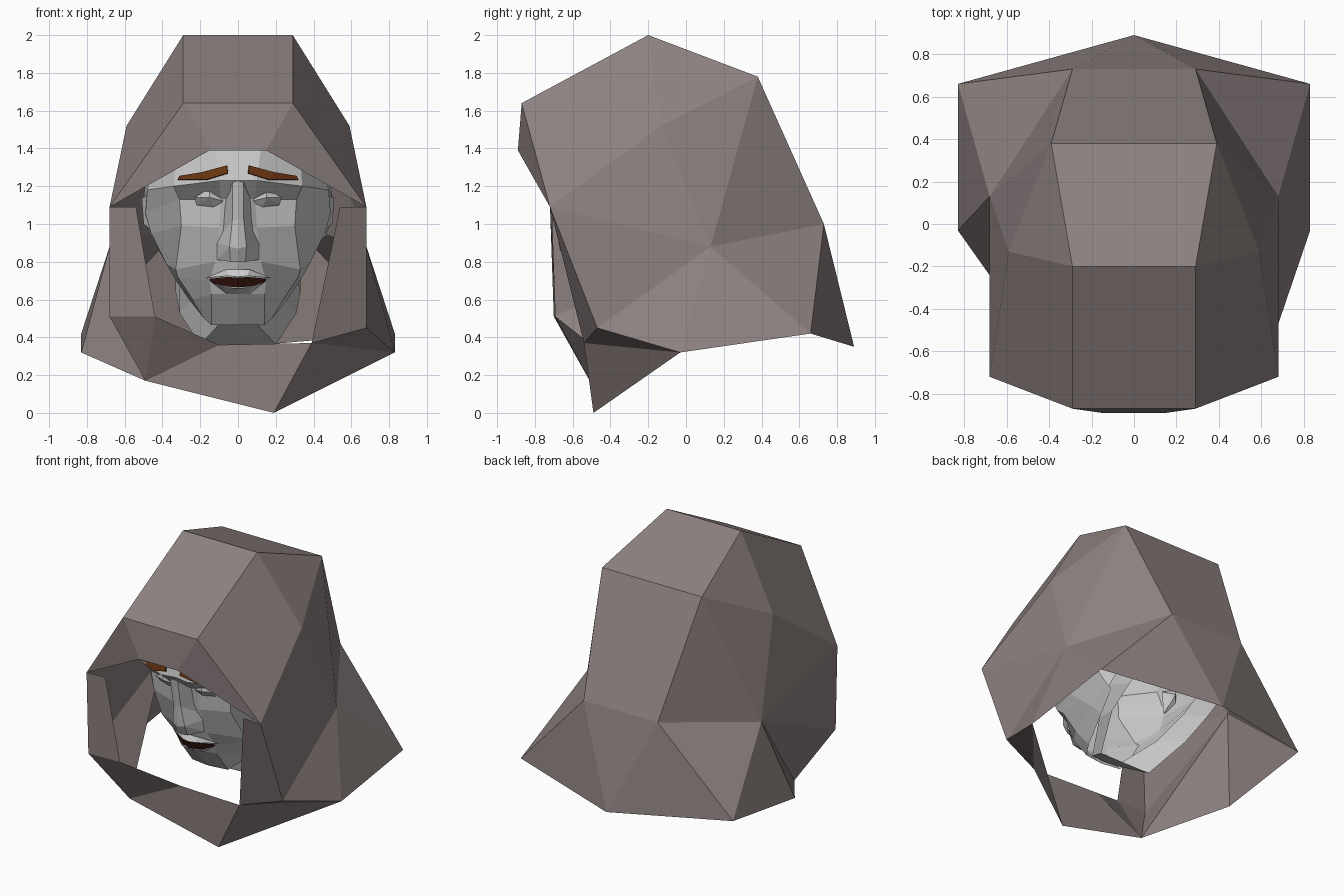
import bpy, bmesh


def material(name, rgb):
    m = bpy.data.materials.new(name)
    m.diffuse_color = (*rgb, 1)
    return m


def build(name, verts, faces, mat=None, mirror=False):
    """Flat-faced mesh; with mirror=True the +x half is reflected and welded."""
    bm = bmesh.new()
    for s in ((1, -1) if mirror else (1,)):
        vs = [bm.verts.new((s * x, y, z)) for x, y, z in verts]
        for f in faces:
            bm.faces.new([vs[i] for i in f][::s])
    bmesh.ops.remove_doubles(bm, verts=bm.verts, dist=0.001)
    bmesh.ops.recalc_face_normals(bm, faces=bm.faces)
    me = bpy.data.meshes.new(name)
    bm.to_mesh(me)
    bm.free()
    ob = bpy.data.objects.new(name, me)
    bpy.context.collection.objects.link(ob)
    if mat:
        me.materials.append(mat)
    return ob


def loft(name, rows):
    """Mirrored open shell through rows of points."""
    c = len(rows[0])
    faces = [(r * c + i, r * c + i + 1, (r + 1) * c + i + 1, (r + 1) * c + i)
             for r in range(len(rows) - 1) for i in range(c - 1)]
    return build(name, [p for r in rows for p in r], faces, mirror=True)


cloth = material("cloth", (0.265, 0.22, 0.215))
hair = material("brow_hair", (0.14, 0.035, 0.006))
dark = material("mouth_dark", (0.03, 0.006, 0.004))

# hood: symmetric half points, mirrored, then the uneven collar
half = [
    (0.29, -0.87, 1.64), (0.29, -0.20, 2.00), (0.39, 0.38, 1.78),   # 0-2 top line
    (0.15, -0.89, 1.39), (0.68, -0.72, 1.09), (0.59, -0.13, 1.52),  # 3-5 brow and side
    (0.68, 0.13, 0.88), (0.29, 0.73, 1.00), (0.83, 0.66, 0.42),     # 6-8 side and back
    (0.83, -0.03, 0.32), (0.54, -0.71, 1.09),                       # 9-10 hem, opening
]
n = len(half)
side = [(0, 4, 5, 1), (0, 3, 4), (1, 5, 2), (5, 4, 6), (5, 6, 2),
        (2, 6, 7), (6, 8, 7), (6, 9, 8)]
L, BACK = n, 2 * n
verts = half + [(-x, y, z) for x, y, z in half] + [
    (0, 0.89, 0.35),                                   # back hem
    (0.68, -0.47, 0.45), (0.39, -0.54, 0.37),          # right collar
    (-0.68, -0.70, 0.51), (-0.44, -0.69, 0.51),        # left collar
    (-0.10, -0.50, 0.36),
    (-0.49, -0.51, 0.17), (0.19, -0.49, 0.00)]         # front hem
RO, RI, LO, LI, MID, HL, HR = range(BACK + 1, BACK + 8)
faces = side + [tuple(i + L for i in reversed(f)) for f in side]
faces += [(0, 1, L + 1, L), (1, 2, L + 2, L + 1), (2, 7, L + 7, L + 2),
          (3, 0, L, L + 3), (7, BACK, L + 7), (7, 8, BACK), (L + 7, BACK, L + 8),
          (4, RO, 6), (6, RO, 9), (L + 4, L + 6, LO), (L + 6, HL, LO), (L + 6, L + 9, HL),
          (4, 10, RI, RO), (L + 4, LO, LI, L + 10),
          (RO, RI, 9), (RI, HR, 9), (LO, HL, LI),
          (LI, HL, MID), (MID, HL, HR, RI)]
build("hood", verts, faces, cloth)

# face: open mask, rows from forehead to chin, each centre -> back edge
loft("face", [
    [(0, -.58, 1.54), (.15, -.55, 1.54), (.30, -.42, 1.50), (.40, -.18, 1.47), (.43, .08, 1.42)],
    [(0, -.69, 1.39), (.12, -.67, 1.39), (.33, -.54, 1.34), (.45, -.25, 1.33), (.48, .05, 1.28)],
    [(0, -.70, 1.23), (.10, -.72, 1.23), (.34, -.58, 1.20), (.48, -.34, 1.18), (.50, .05, 1.14)],
    [(0, -.66, 1.14), (.09, -.59, 1.13), (.31, -.53, 1.13), (.49, -.30, 1.06), (.50, .05, 1.03)],
    [(0, -.60, .96), (.10, -.57, .98), (.30, -.51, .99), (.46, -.25, .95), (.47, .06, .95)],
    [(0, -.54, .79), (.12, -.52, .80), (.33, -.38, .76), (.38, -.20, .79), (.40, .08, .86)],
    [(0, -.53, .72), (.15, -.46, .70), (.32, -.33, .72), (.34, -.13, .72), (.36, .10, .80)],
    [(0, -.48, .63), (.14, -.44, .63), (.24, -.30, .60), (.30, -.06, .66), (.33, .12, .74)],
    [(0, -.33, .465), (.14, -.31, .465), (.18, -.24, .50), (.26, -.02, .60), (.31, .14, .70)],
])

# neck: U-shaped shell open at the back, lower edge rising rearwards
loft("neck", [
    [(0, -.31, .47), (.10, -.30, .47), (.24, -.06, .60), (.31, .12, .74), (.33, .45, .95)],
    [(0, -.09, .36), (.20, -.09, .36), (.31, .15, .53), (.33, .35, .64), (.33, .52, .73)],
])

# nose: ridge, flank, tip and nostril wing
build("nose",
      [(0, -.73, 1.23), (.03, -.72, 1.22), (.07, -.59, 1.12), (0, -.69, 1.02), (.03, -.68, 1.02),
       (.08, -.57, .96), (0, -.67, .87), (.045, -.66, .88), (.11, -.55, .90),
       (0, -.63, .80), (.04, -.62, .80), (.11, -.53, .81)],
      [(0, 1, 4, 3), (1, 2, 5, 4), (3, 4, 7, 6), (4, 5, 8, 7), (6, 7, 10, 9),
       (7, 8, 11), (7, 11, 10)], mirror=True)

# eyes: faceted lids under the brow
build("eyes",
      [(.07, -.59, 1.12), (.15, -.62, 1.19), (.23, -.59, 1.14), (.15, -.625, 1.14),
       (.13, -.58, 1.09), (.22, -.56, 1.10)],
      [(0, 3, 1), (1, 3, 2), (0, 4, 3), (3, 4, 5), (3, 5, 2)], mirror=True)

# eyebrows: thin bent slabs
brows = build("eyebrows",
              [(.06, -.725, 1.31), (.055, -.735, 1.27), (.17, -.71, 1.235),
               (.19, -.69, 1.275), (.32, -.61, 1.235), (.31, -.60, 1.255)],
              [(0, 1, 2, 3), (3, 2, 4, 5)], hair, mirror=True)
brows.modifiers.new("thickness", 'SOLIDIFY').thickness = 0.01

# mouth: dark gap with upper and lower lip
build("mouth",
      [(0, -.545, .715), (.05, -.54, .72), (.15, -.475, .71), (.14, -.475, .69),
       (.07, -.52, .67), (0, -.53, .665)],
      [(0, 1, 2, 3, 4, 5)], dark, mirror=True)
build("lips",
      [(0, -.535, .76), (.06, -.53, .76), (.17, -.46, .715), (.05, -.55, .725), (0, -.555, .72),
       (0, -.54, .66), (.07, -.53, .665), (.06, -.47, .63), (0, -.48, .63)],
      [(0, 1, 3, 4), (1, 2, 3), (5, 6, 7, 8), (6, 2, 7)], mirror=True)

# ears: small wedges at the temples
build("ears",
      [(.47, -.28, 1.15), (.51, -.18, 1.14), (.50, -.18, 1.00), (.46, -.25, .97), (.45, -.12, 1.05)],
      [(0, 1, 2, 3), (0, 4, 1), (1, 4, 2), (2, 4, 3)], mirror=True)
